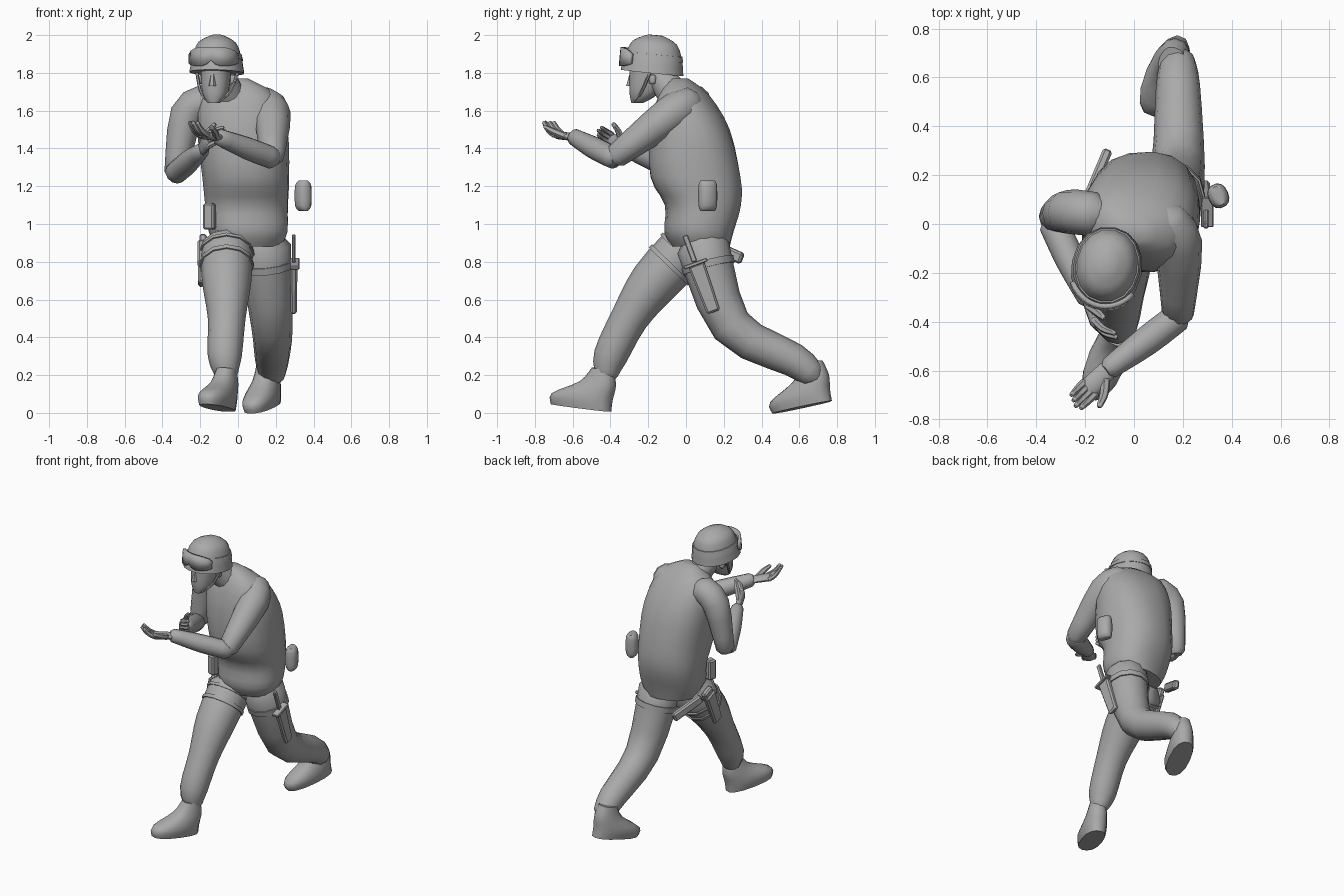
import bpy, bmesh, math
from mathutils import Vector, Matrix, Euler

default_cube = bpy.data.objects.get("Cube")
if default_cube:
    bpy.data.objects.remove(default_cube)

grey = (.4, .4, .4, 1)
material = bpy.data.materials.new("plain_grey")
material.use_nodes = True
material.diffuse_color = grey
material.node_tree.nodes["Principled BSDF"].inputs["Base Color"].default_value = grey


def finish(name, bm, angle=50):
    bmesh.ops.recalc_face_normals(bm, faces=bm.faces)
    mesh = bpy.data.meshes.new(name)
    bm.to_mesh(mesh)
    bm.free()
    mesh.materials.append(material)
    obj = bpy.data.objects.new(name, mesh)
    bpy.context.collection.objects.link(obj)
    bpy.ops.object.select_all(action='DESELECT')
    obj.select_set(True)
    bpy.context.view_layer.objects.active = obj
    bpy.ops.object.shade_smooth_by_angle(angle=math.radians(angle))
    return obj


def skin(name, rings):
    """Join rings of points into a capped tube."""
    bm = bmesh.new()
    loops = [[bm.verts.new(point) for point in ring] for ring in rings]
    for lower, upper in zip(loops, loops[1:]):
        for i in range(len(lower)):
            bm.faces.new((lower[i - 1], lower[i], upper[i], upper[i - 1]))
    bm.faces.new(loops[0])
    bm.faces.new(loops[-1])
    return finish(name, bm)


def smooth(rows, steps=3):
    """Run a spline through rows of any number of values."""
    points = [Vector(row) for row in rows]
    points = [points[0], *points, points[-1]]
    result = []
    for a, b, c, d in zip(points, points[1:], points[2:], points[3:]):
        for step in range(steps):
            t = step / steps
            bend = (2 * a - 5 * b + 4 * c - d) * t + (3 * b - a - 3 * c + d) * t * t
            result.append(b + (c - a + bend) * (t / 2))
    return result + [points[-1]]


def oval(sides, power=1):
    for i in range(sides):
        turn = math.tau * i / sides
        yield [math.copysign(abs(v) ** power, v) for v in (math.cos(turn), math.sin(turn))]


def stack(name, place, rows, sides=14, power=.85):
    """Level ovals of height, depth position, half width and half depth."""
    skin(name, [[place(z) @ Vector((half_x * c, y + half_y * s, z)) for c, s in oval(sides, power)]
                for z, y, half_x, half_y in smooth(rows)])


def tube(name, rows, sides=12, ref=None, flat=1):
    """Rounds of position and radius, square to their path."""
    points = [row.xyz for row in rows]
    whole = points[-1] - points[0]
    if ref is None:
        ref = min(Matrix.Identity(3), key=lambda axis: abs(axis.dot(whole)))
    rings = []
    for i, row in enumerate(rows):
        along = (points[min(i + 1, len(points) - 1)] - points[max(i - 1, 0)]).normalized()
        side = (ref - along * ref.dot(along)).normalized() * row.w
        other = along.cross(side) * flat
        rings.append([points[i] + side * c + other * s for c, s in oval(sides)])
    skin(name, rings)


def limb(name, *joints, **options):
    """Smooth tube with rounded ends."""
    rows = smooth(joints)
    tips = []
    for end, inner in ((rows[0], rows[1]), (rows[-1], rows[-2])):
        tip = end.xyz + (end.xyz - inner.xyz).normalized() * end.w * .5
        tips.append(Vector((*tip, end.w * .6)))
    tube(name, [tips[0], *rows, tips[1]], **options)


def pose(centre, turn):
    return Matrix.Translation(centre) @ Euler(turn).to_matrix().to_4x4()


def box(name, centre, size, turn, bevel=.01, taper=1):
    bm = bmesh.new()
    bmesh.ops.create_cube(bm, size=1)
    for vert in bm.verts:
        if vert.co.z < 0:
            vert.co.xy *= taper
    bmesh.ops.scale(bm, vec=size, verts=bm.verts)
    bmesh.ops.bevel(bm, geom=bm.edges[:], offset=bevel, segments=1, affect='EDGES')
    bm.transform(pose(centre, turn))
    finish(name, bm, angle=30)


# Torso: the hips turn one way and the shoulders the other
def twist(z):
    rise = z - .9
    return pose((.07 - .08 * rise, 0, 0), (0, 0, .2 - rise / 2))


stack("torso", twist, [(.88, .08, .17, .15), (.96, .07, .21, .18), (1.1, .09, .22, .2),
                       (1.25, .05, .23, .24), (1.5, .02, .24, .21), (1.68, -.01, .2, .13),
                       (1.77, -.03, .06, .04)], sides=18)
limb("neck", (-.03, -.04, 1.65, .09), (-.1, -.15, 1.8, .07))

# Legs with thin bands around the thighs
right_leg = ((-.06, 0, .87, .14), (-.06, -.17, .69, .13), (-.06, -.3, .5, .1),
             (-.07, -.4, .3, .09), (-.06, -.42, .2, .06))
left_leg = (.14, .09, .88, .14), (.18, .24, .46, .11), (.18, .57, .28, .09), (.18, .67, .2, .07)
for side, joints, bands in (("right", right_leg, (2, 6)), ("left", left_leg, (3,))):
    limb(side + "_leg", *joints)
    path = smooth(joints, steps=12)
    for band in bands:
        tube(f"{side}_thigh_band_{band}", [Vector((*row.xyz, row.w + .008)) for row in path[band:band + 2]])

# Boots: the front one rocks on its heel, the rear one on its toe
for side, spot, pitch in (("right", (-.09, -.51, .02), -.12), ("left", (.15, .66, .04), .2)):
    stance = pose(spot, (pitch, 0, -.4))
    stack(side + "_boot", lambda z: stance, [(0, -.05, .07, .17), (.06, -.05, .08, .17),
                                             (.14, .03, .065, .1), (.22, .05, .05, .06)])

# Arms
limb("left_upper_arm", (.12, .02, 1.64, .09), (.18, -.08, 1.58, .1), (.18, -.37, 1.36, .065))
limb("left_forearm", (.18, -.38, 1.35, .06), (.05, -.48, 1.4, .06), (-.1, -.59, 1.46, .045))
limb("right_upper_arm", (-.16, .04, 1.65, .09), (-.27, .05, 1.58, .09), (-.33, .03, 1.27, .06))
limb("right_forearm", (-.33, 0, 1.27, .06), (-.26, -.15, 1.33, .06), (-.19, -.31, 1.39, .04))


def hand(side, wrist, ahead, across, curl):
    """Open palm with curled fingers; the thumb lies towards across."""
    ahead = Vector(ahead).normalized()
    across = Vector(across)
    across = (across - ahead * across.dot(ahead)).normalized()
    lift = ahead.cross(across) * curl

    def digit(name, *joints, **options):
        rows = [(*(Vector(wrist) + ahead * a + across * b + lift * c), r) for a, b, c, r in joints]
        limb(f"{side}_{name}", *rows, ref=across, **options)

    digit("palm", (0, 0, 0, .04), (.1, 0, 0, .045), flat=.5)
    for i, finger in enumerate(("little_finger", "ring_finger", "middle_finger", "index_finger")):
        spread = (i - 1.5) * .022
        reach = .2 - abs(i - 2) * .01
        digit(finger, (.1, spread, 0, .016), (reach - .04, spread, .02, .015),
              (reach, spread, .06, .01), sides=6)
    digit("thumb", (.03, .02, 0, .02), (.08, .06, .02, .018), (.13, .08, .04, .012), sides=6)


hand("left", (-.11, -.6, 1.46), (-.7, -.7, .1), (.7, -.7, 0), curl=1)
hand("right", (-.19, -.32, 1.4), (.3, -.8, .4), (-.2, .5, .8), curl=-1)

# The head turns aside and the helmet tips back on it
head = pose((-.11, -.17, 0), (0, 0, -.2))
tipped = head @ pose((0, 0, 1.9), (-.1, 0, 0)) @ Matrix.Translation((0, 0, -1.9))


def on_head(z):
    return head


def on_helmet(z):
    return tipped


stack("face", on_head, [(1.64, -.09, .03, .03), (1.7, -.05, .07, .08), (1.85, -.02, .08, .11)])
stack("nose", on_head, [(1.73, -.13, .02, .02), (1.8, -.12, .01, .01)], sides=6)
stack("lips", on_head, [(1.69, -.11, .02, .02), (1.7, -.11, .03, .02)], sides=8)
helmet = [(1.8, 0, .145, .17), (1.83, 0, .14, .165), (1.88, 0, .13, .155),
          (1.96, 0, .1, .12), (2, 0, .03, .04)]
stack("helmet", on_helmet, helmet, sides=16, power=.95)
stack("goggle_strap", on_helmet, [(1.87, 0, .138, .162), (1.9, 0, .13, .155)], sides=16, power=.95)

# Goggles: a curved visor with a notch over the nose
bm = bmesh.new()
edges = []
for i in range(-6, 7):
    u = i / 6
    x, y = .15 * math.sin(u), -.17 * math.cos(u)
    notch = max(0, .03 - abs(u) / 8) + .02 * u ** 4
    edges.append([bm.verts.new(tipped @ Vector((x, y, z))) for z in (1.82 + notch, 1.92 - .03 * u ** 4)])
for (low, high), (next_low, next_high) in zip(edges, edges[1:]):
    bm.faces.new((low, next_low, next_high, high))
thickness = finish("goggles", bm).modifiers.new("thickness", 'SOLIDIFY')
thickness.thickness = .02
thickness.offset = 0

# Ears and chin straps
for sign, side in ((1, "left"), (-1, "right")):
    strap = [(sign * .11, 0, 1.8), (sign * .08, -.05, 1.7), (sign * .03, -.1, 1.65)]
    limb(side + "_chin_strap", *[(*(head @ Vector(point)), .008) for point in strap], sides=6)
    limb(side + "_ear", *[(*(head @ Vector((sign * .08, .01, z))), .02) for z in (1.75, 1.78)], sides=8)

# Left thigh sheath with its grip
lean = (.35, 0, 0)
box("left_sheath", (.295, .1, .66), (.04, .09, .27), lean, taper=.8)
box("left_sheath_collar", (.3, .05, .79), (.05, .13, .02), lean, bevel=.004)
box("left_grip", (.295, .02, .87), (.02, .03, .15), lean, bevel=.005)

# Right thigh holster with its pistol grip
lean = (-.4, 0, 0)
box("right_holster", (-.195, -.03, .79), (.04, .1, .24), lean, taper=.8)
box("right_holster_flap", (-.185, .02, .9), (.04, .09, .07), lean)
box("right_pistol_grip", (-.15, .2, .86), (.04, .23, .06), (-.4, 0, -.4))

# Waist pouches
box("front_pouch", (-.15, -.06, 1.04), (.06, .06, .14), (0, 0, -.3))
canteen = pose((.345, .115, 0), (0, 0, .4))
stack("canteen", lambda z: canteen, [(1.07, 0, .02, .04), (1.1, 0, .04, .05),
                                     (1.2, 0, .04, .05), (1.23, 0, .02, .04)])
